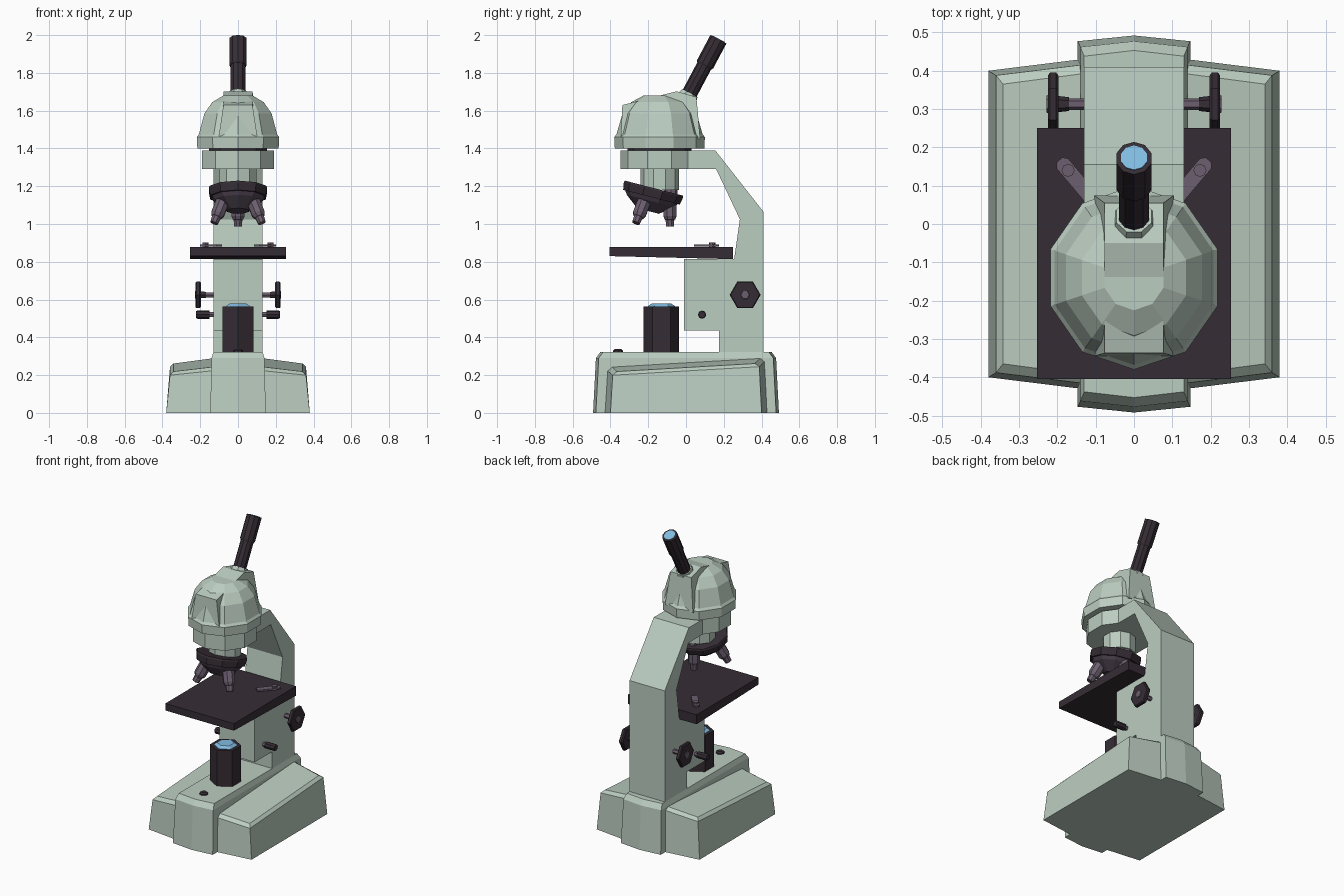
import bpy, bmesh, math
from mathutils import Vector

if "Cube" in bpy.data.objects:
    bpy.data.objects.remove(bpy.data.objects["Cube"])


def material(name, rgb):
    m = bpy.data.materials.new(name)
    m.diffuse_color = (*rgb, 1)
    m.use_nodes = True
    m.node_tree.nodes["Principled BSDF"].inputs["Base Color"].default_value = m.diffuse_color
    return m


GREEN = material("pale_green_enamel", (0.50, 0.61, 0.53))
DARK = material("dark_plum_black", (0.036, 0.026, 0.035))
PURPLE = material("purple_grey_metal", (0.15, 0.115, 0.16))
SHADOW = material("deep_purple_metal", (0.08, 0.058, 0.085))
BLUE = material("lens_blue", (0.22, 0.50, 0.75))


def add(name, verts, faces, mat):
    me = bpy.data.meshes.new(name)
    me.from_pydata(verts, [], faces)
    me.materials.append(mat)
    bm = bmesh.new()
    bm.from_mesh(me)
    bmesh.ops.recalc_face_normals(bm, faces=bm.faces)
    bm.to_mesh(me)
    bm.free()
    ob = bpy.data.objects.new(name, me)
    bpy.context.collection.objects.link(ob)
    return ob


def loft(name, rings, mat, caps=None):
    """Join rings of equal length; caps lists faces of one ring by index."""
    n = len(rings[0])
    verts = [p for ring in rings for p in ring]
    faces = [(k * n + i, k * n + (i + 1) % n, (k + 1) * n + (i + 1) % n, (k + 1) * n + i)
             for k in range(len(rings) - 1) for i in range(n)]
    last = (len(rings) - 1) * n
    for cap in caps or [tuple(range(n))]:
        faces += [cap, tuple(last + i for i in cap)]
    return add(name, verts, faces, mat)


def turned(name, origin, axis, profile, sides, mat, phase=0.0, sx=1.0):
    """Low-poly turned part: profile holds (radius, height along axis)."""
    q = Vector(axis).to_track_quat('Z', 'Y') if Vector(axis).normalized().z < 0.9999 else None
    rings = []
    for r, h in profile:
        ring = []
        for i in range(sides):
            a = math.tau * i / sides + phase
            v = Vector((r * sx * math.sin(a), -r * math.cos(a), h))
            ring.append(Vector(origin) + (q @ v if q else v))
        rings.append(ring)
    return loft(name, rings, mat)


def slab(name, profile, x0, x1, mat):
    """Side profile of (y, z) points extruded along x."""
    return loft(name, [[(x, y, z) for y, z in profile] for x in (x0, x1)], mat)


# Base: wide sloping body and raised centre block
def outline(a, b, c, z, slope=0.0, crown=0.0):
    pts = [(-a, -b), (0, -c), (a, -b), (a, b), (0, c), (-a, b)]
    return [(x, y, z + slope * y + (crown if x == 0 else 0)) for x, y in pts]


HALVES = [(0, 1, 4, 5), (1, 2, 3, 4)]
loft("base_body", [outline(0.38, 0.40, 0.447, 0),
                   outline(0.36, 0.388, 0.432, 0.222, 0.058, 0.04),
                   outline(0.342, 0.365, 0.41, 0.24, 0.058, 0.043)], GREEN, HALVES)
loft("base_centre", [outline(0.147, 0.477, 0.492, 0),
                     outline(0.14, 0.462, 0.477, 0.29),
                     outline(0.13, 0.438, 0.453, 0.323)], GREEN, HALVES)

# Curved arm
slab("arm", [(0.175, 0.31), (0.41, 0.31), (0.41, 1.065), (0.155, 1.39), (-0.02, 1.39),
             (-0.02, 1.29), (0.16, 1.29), (0.285, 1.025), (0.255, 0.815), (-0.01, 0.815),
             (-0.01, 0.435), (0.175, 0.435)], -0.13, 0.13, GREEN)

# Head: collar, dark seam, faceted dome and centre ridge
HEAD = (0, -0.14, 0)
UP = (0, 0, 1)
turned("head_collar", HEAD, UP, [(0.207, 1.29), (0.207, 1.388)], 10, GREEN, sx=0.97)
turned("head_seam", HEAD, UP, [(0.17, 1.38), (0.17, 1.41)], 10, DARK, sx=0.95)
turned("head_dome", HEAD, UP, [(0.237, 1.40), (0.24, 1.46), (0.228, 1.475), (0.196, 1.585),
                               (0.15, 1.645), (0.085, 1.68)], 10, GREEN, sx=0.955)
ridge = [(-0.345, 1.45), (-0.337, 1.63), (-0.05, 1.702), (0.055, 1.672), (0.075, 1.45)]
loft("head_ridge", [[(x * (1 if z > 1.5 else 1.35), y, z) for y, z in ridge]
                    for x in (-0.077, 0.077)], GREEN)
turned("nosepiece_mount", HEAD, UP, [(0.102, 1.18), (0.102, 1.30)], 10, GREEN)

# Eyepiece tube with lens
EYE_AXIS = (0, 0.47, 0.883)
EYE = (0, 0.005, 1.665)
turned("eyepiece_neck", EYE, EYE_AXIS, [(0.066, -0.03), (0.05, 0.033)], 8, GREEN, math.pi / 8)
turned("eyepiece_tube", EYE, EYE_AXIS, [(0.041, 0), (0.041, 0.20)], 10, DARK)
turned("eyepiece_grip", EYE, EYE_AXIS, [(0.043, 0.195), (0.048, 0.205), (0.048, 0.355)], 10, DARK)
turned("eyepiece_lens", EYE, EYE_AXIS, [(0.036, 0.35), (0.036, 0.358)], 10, BLUE)

# Tilted rotating nosepiece and its objectives
NOSE, NOSE_AXIS = (0, -0.17, 1.19), (0, 0.25, 0.968)
turned("nosepiece_rim", NOSE, NOSE_AXIS, [(0.158, 0), (0.162, -0.01), (0.155, -0.05)], 10, DARK)
turned("nosepiece_cone", NOSE, NOSE_AXIS, [(0.145, -0.048), (0.13, -0.07), (0.06, -0.125)], 10, SHADOW)
turned("nosepiece_post", (0, -0.08, 0), UP, [(0.036, 1.12), (0.036, 1.235)], 8, PURPLE)


def objective(name, top, tip):
    d = Vector(tip) - Vector(top)
    L = d.length
    turned(name, top, d, [(0.038, 0), (0.038, L * 0.62), (0.03, L * 0.74),
                          (0.025, L * 0.76), (0.022, L)], 8, PURPLE, math.pi / 8)


objective("objective_back", (0, -0.085, 1.13), (0, -0.085, 0.987))
for s, side in ((-1, "left"), (1, "right")):
    objective("objective_" + side, (s * 0.075, -0.215, 1.135), (s * 0.127, -0.265, 1.005))

# Stage plate
slab("stage", [(-0.405, 0.83), (-0.405, 0.877), (0.25, 0.877), (0.25, 0.814)], -0.253, 0.253, DARK)

# Clips and focus knobs, mirrored left and right
for s, side in ((-1, "left"), (1, "right")):
    d = Vector((-0.10, -0.115, 0)).normalized()
    n = Vector((-d.y, d.x, 0)) * 0.02
    a, b = Vector((0.187, 0.158, 0)), Vector((0.10, 0.055, 0))
    plan = [a + n, a - d * 0.012 + n * 0.5, a - d * 0.012 - n * 0.5, a - n, b - n, b + n]
    loft("stage_clip_" + side, [[(s * p.x, p.y, z) for p in plan] for z in (0.882, 0.892)], PURPLE)
    turned("clip_screw_" + side, (s * 0.172, 0.14, 0), UP, [(0.017, 0.87), (0.017, 0.902)], 8, PURPLE)
    axis = (s, 0, 0)

    def knob(name, y, z, profile, sides, mat):
        turned(name + side, (0, y, z), axis, profile, sides, mat, side_phase)

    # the hexagon points along y
    q = Vector(axis).to_track_quat('Z', 'Y')
    w = q.inverted() @ Vector((0, 1, 0))
    side_phase = math.atan2(w.x, -w.y)
    knob("focus_shaft_", 0.313, 0.625, [(0.015, 0.12), (0.015, 0.205)], 6, PURPLE)
    knob("focus_hub_", 0.313, 0.625, [(0.018, 0.17), (0.022, 0.205)], 6, DARK)
    knob("focus_knob_", 0.313, 0.625, [(0.074, 0.197), (0.082, 0.203), (0.082, 0.219), (0.076, 0.224)], 6, DARK)
    knob("focus_cap_", 0.313, 0.625, [(0.026, 0.22), (0.022, 0.228)], 6, PURPLE)
    knob("fine_shaft_", 0.085, 0.52, [(0.015, 0.12), (0.015, 0.16)], 6, PURPLE)
    knob("fine_knob_", 0.085, 0.52, [(0.022, 0.15), (0.022, 0.215), (0.018, 0.222)], 8, DARK)

# Lamp housing, lens and switch
LAMP = (0, -0.13, 0)
turned("lamp_housing", LAMP, UP, [(0.094, 0.31), (0.094, 0.563)], 6, DARK)
turned("lamp_lens", LAMP, UP, [(0.074, 0.56), (0.07, 0.567), (0.052, 0.578)], 6, BLUE)
turned("lamp_switch", (0, -0.36, 0), UP, [(0.028, 0.315), (0.026, 0.33), (0.016, 0.338)], 8, DARK)
